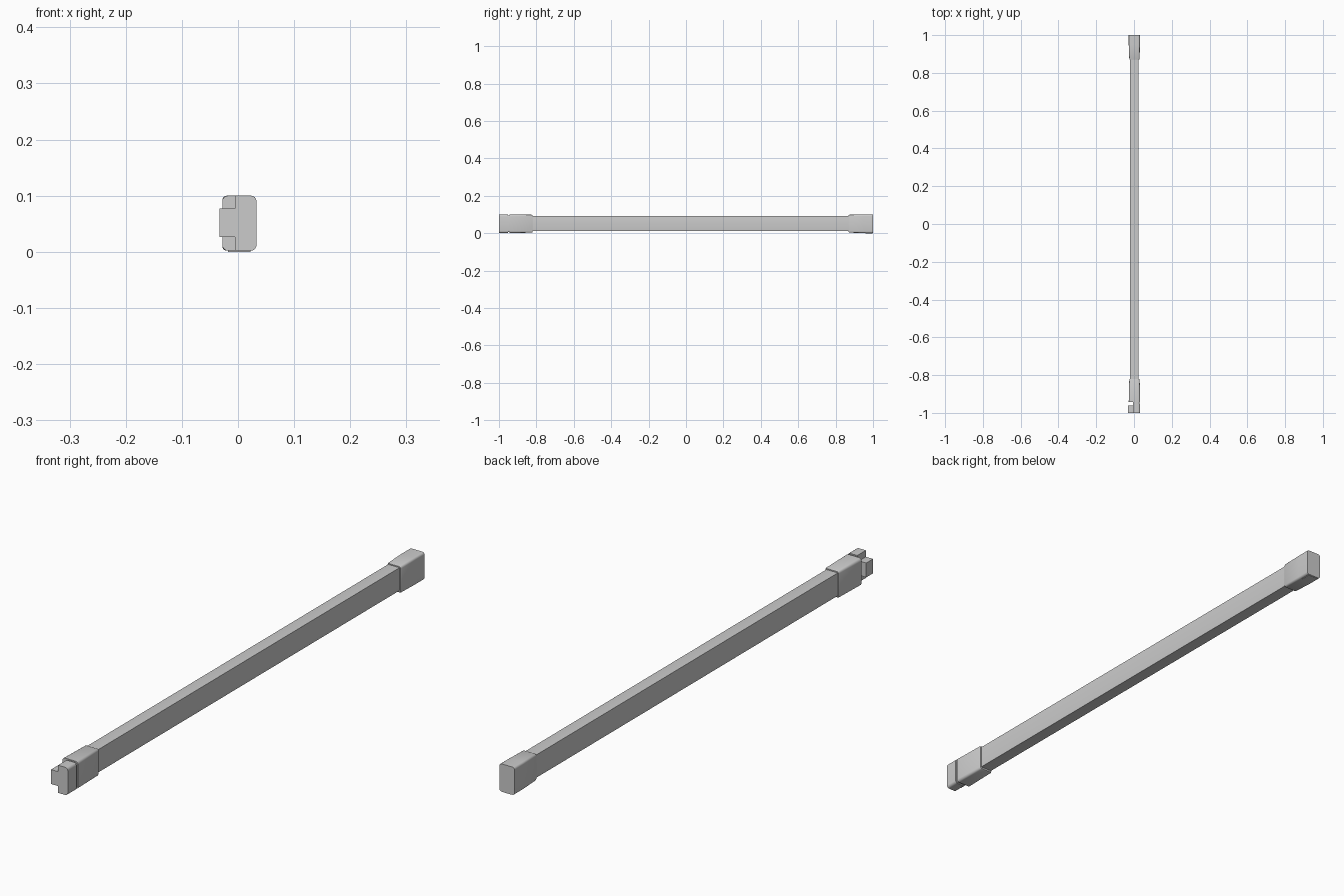
import bpy, bmesh
from math import cos, sin, pi

if "Cube" in bpy.data.objects:
    bpy.data.objects.remove(bpy.data.objects["Cube"])


def section(x0, x1, z0, z1, r_left, r_right):
    """Rectangle in x/z with separately rounded left and right corners."""
    pts = []
    corners = [(x1, z1, -1, -1, r_right, 0), (x0, z1, 1, -1, r_left, 1),
               (x0, z0, 1, 1, r_left, 2), (x1, z0, -1, 1, r_right, 3)]
    for x, z, sx, sz, r, q in corners:
        for i in range(5):
            a = (q + i / 4) * pi / 2
            rr = max(r, 0.0002)
            pts.append((x + sx * rr + rr * cos(a), z + sz * rr + rr * sin(a)))
    return pts


def loft(name, rings):
    """Skin a list of (y, section) rings and close both ends."""
    bm = bmesh.new()
    loops = [[bm.verts.new((x, y, z)) for x, z in pts] for y, pts in rings]
    n = len(loops[0])
    for a, b in zip(loops, loops[1:]):
        for i in range(n):
            j = (i + 1) % n
            bm.faces.new((a[i], a[j], b[j], b[i]))
    bm.faces.new(loops[0])
    bm.faces.new(loops[-1][::-1])
    bmesh.ops.recalc_face_normals(bm, faces=bm.faces)
    me = bpy.data.meshes.new(name)
    bm.to_mesh(me)
    bm.free()
    ob = bpy.data.objects.new(name, me)
    bpy.context.collection.objects.link(ob)
    bpy.context.view_layer.objects.active = ob
    ob.select_set(True)
    bpy.ops.object.shade_smooth_by_angle(angle=0.6)
    ob.select_set(False)
    return ob


def box(name, x0, x1, y0, y1, z0, z1):
    s = section(x0, x1, z0, z1, 0, 0)
    return loft(name, [(y0, s), (y1, s)])


# Long rectangular bar
box("bar", -0.021, 0.024, -0.92, 0.95, 0.012, 0.093)

# Front cap sleeve, tapering slightly towards the bar
outer = section(-0.028, 0.033, 0.002, 0.1, 0.01, 0.01)
mouth = section(-0.025, 0.030, 0.003, 0.099, 0.008, 0.008)
lip = section(-0.023, 0.028, 0.006, 0.097, 0.006, 0.006)
loft("front_cap", [(-0.943, outer), (-0.825, mouth), (-0.82, lip)])

# Clip half at the very front, separated by a shallow groove
half = section(-0.005, 0.033, 0.002, 0.1, 0, 0.01)
groove = section(-0.005, 0.029, 0.006, 0.096, 0, 0.008)
loft("front_clip", [(-1, half), (-0.952, half), (-0.952, groove), (-0.935, groove)])

# Side tab on the clip
box("front_tab", -0.033, -0.004, -1, -0.962, 0.026, 0.077)

# Rear cap, closed at its end
rear = section(-0.028, 0.031, 0.002, 0.1, 0.008, 0.008)
loft("rear_cap", [(0.87, lip), (0.875, mouth), (0.95, rear), (1, rear)])

# Thin foot that rests on the ground under the rear cap
box("rear_foot", -0.018, 0.022, 0.96, 0.998, 0, 0.01)
